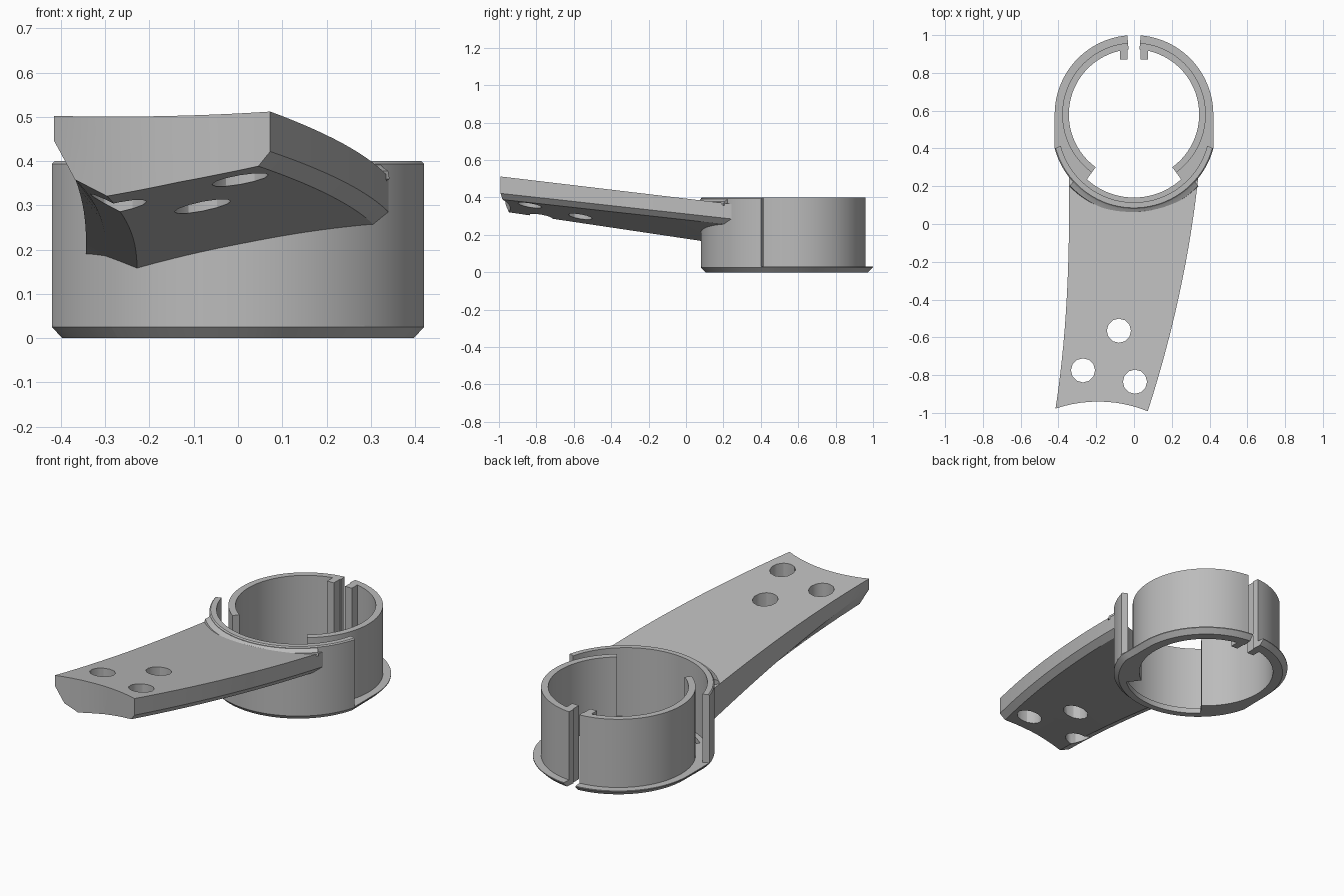
import bpy, bmesh
from math import sin, cos, sqrt, radians

old = bpy.data.objects.get("Cube")
if old:
    bpy.data.objects.remove(old, do_unlink=True)

grey = bpy.data.materials.new("plain_grey")
grey.use_nodes = True
COLOUR = (0.5, 0.5, 0.5, 1)
grey.diffuse_color = COLOUR
grey.node_tree.nodes["Principled BSDF"].inputs["Base Color"].default_value = COLOUR

CY = 0.58          # centre of the ring in y
RING_IN, RING_OUT, TOP, FLOOR = 0.345, 0.38, 0.40, 0.03


def loft(name, sections):
    """Skin a row of matching closed sections and cap both ends."""
    bm = bmesh.new()
    rows = [[bm.verts.new(p) for p in s] for s in sections]
    n = len(rows[0])
    for a, b in zip(rows, rows[1:]):
        for i in range(n):
            bm.faces.new((a[i], a[(i + 1) % n], b[(i + 1) % n], b[i]))
    bm.faces.new(rows[0])
    bm.faces.new(rows[-1][::-1])
    bmesh.ops.recalc_face_normals(bm, faces=bm.faces)
    me = bpy.data.meshes.new(name)
    bm.to_mesh(me)
    bm.free()
    ob = bpy.data.objects.new(name, me)
    me.materials.append(grey)
    bpy.context.collection.objects.link(ob)
    return ob


def activate(ob):
    bpy.ops.object.select_all(action='DESELECT')
    ob.select_set(True)
    bpy.context.view_layer.objects.active = ob


def smooth(ob):
    activate(ob)
    bpy.ops.object.shade_smooth_by_angle(angle=radians(30))


def sweep(name, degrees, profile):
    """Sweep a (radius, z) profile around the ring centre; profile depends on the angle."""
    sections = []
    for d in degrees:
        a = radians(d)
        sections.append([(r * cos(a), CY + r * sin(a), z) for r, z in profile(a)])
    ob = loft(name, sections)
    smooth(ob)
    return ob


def span(a, b, n):
    return [a + (b - a) * i / n for i in range(n + 1)]


def offset_circle(a, dy, r):
    return dy * sin(a) + sqrt(r * r - (dy * cos(a)) ** 2)


def outer(a):
    """Outer outline: round back, short straight sides, bulging front."""
    if sin(a) >= 0:
        return 0.42
    return min(0.42 / max(abs(cos(a)), 1e-6), offset_circle(a, -0.065, 0.4356))


# Base flange, chamfered underneath, open at the back slit
def flange_profile(a, r_in):
    r = outer(a)
    return [(r_in, 0), (r - 0.025, 0), (r, 0.025), (r, FLOOR), (r_in, FLOOR)]


for side, a0, a1 in (("left", 85.2, -54), ("right", 94.8, 234)):
    sweep(side + "_flange", span(a0, a1, 36), lambda a: flange_profile(a, RING_IN))
    # Clip ring wall
    sweep(side + "_ring_wall", span(a0, a1, 36),
          lambda a: [(RING_IN, FLOOR), (RING_OUT, FLOOR), (RING_OUT, TOP), (RING_IN, TOP)])
sweep("front_flange", span(-126, -54, 20),
      lambda a: flange_profile(a, offset_circle(a, -0.07, 0.37)))

# Outer front shell
sweep("front_shell", span(-156.8, -23.2, 40),
      lambda a: [(outer(a) - 0.035, FLOOR), (outer(a), FLOOR), (outer(a), TOP - 0.006),
                 (outer(a) - 0.006, TOP), (outer(a) - 0.035, TOP)])

# Inward tabs beside the back slit
for side, s in (("left", 1), ("right", -1)):
    x0, x1, y0, y1 = s * 0.034, s * 0.074, 0.87, 0.925
    loft(side + "_slit_tab",
         [[(x0, y0, z), (x1, y0, z), (x1, y1, z), (x0, y1, z)] for z in (0, TOP)])


# Arm: curved plan, rising to the front, thicker on its right side
def arm_section(y):
    t = (0.2 - y) / 1.175
    xl = -0.343 - 0.072 * max(t, 0) ** 2.5
    xr = 0.335 - 0.137 * t - 0.12 * t * t
    zt = 0.37 + 0.14 * t
    zl, zr = 0.15 + 0.175 * t, 0.27 + 0.13 * t
    pts = [(xl, zt - 0.008), (xl, zl + 0.05 + 0.07 * t), (xl + 0.045, zl + 0.035),
           (xl + 0.115, zl), (xl + 0.55 * (xr - xl), zl + 0.42 * (zr - zl)),
           (xr - 0.03, zr - 0.012), (xr, zr + 0.02), (xr, zt)]
    return [(x, y, z) for x, z in pts]


arm = loft("arm", [arm_section(y) for y in span(-1.08, 0.32, 16)])


def cut(ob, x, y, r, sides):
    bpy.ops.mesh.primitive_cylinder_add(vertices=sides, radius=r, depth=2, location=(x, y, 0.3))
    tool = bpy.context.object
    tool.name = "cutter"
    tool.hide_render = True
    mod = ob.modifiers.new("cut", 'BOOLEAN')
    mod.operation, mod.solver, mod.object = 'DIFFERENCE', 'EXACT', tool
    activate(ob)
    bpy.ops.object.modifier_apply(modifier=mod.name)
    bpy.data.objects.remove(tool, do_unlink=True)


cut(arm, 0, 0.515, 0.42, 96)            # seat against the shell
cut(arm, -0.19, -1.64, 0.70, 96)        # concave front end
for x, y in ((-0.08, -0.565), (-0.27, -0.775), (0.005, -0.835)):
    cut(arm, x, y, 0.064, 12)           # screw holes
smooth(arm)

# Small fillet where the arm meets the shell
sweep("arm_fillet", span(-132, -48, 24),
      lambda a: [(outer(a) - 0.01, 0.34), (outer(a) + 0.03, 0.36), (outer(a) + 0.025, 0.378),
                 (outer(a) + 0.006, 0.387), (outer(a) - 0.01, 0.398)])
